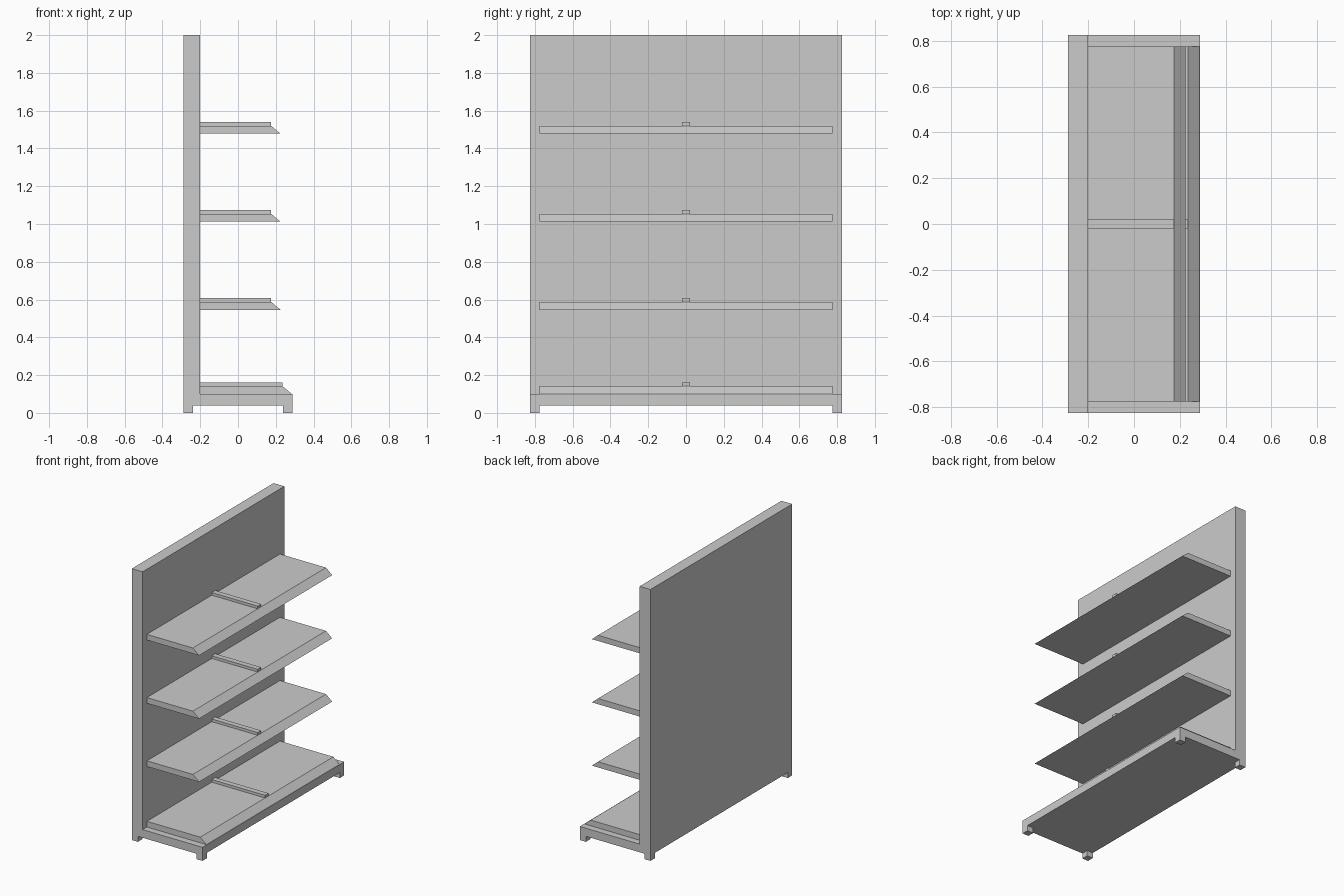
import bpy
import bmesh

if "Cube" in bpy.data.objects:
    bpy.data.objects.remove(bpy.data.objects["Cube"])


def extrude_profile(name, points, half_width):
    """Extrude an x-z outline symmetrically along y."""
    bm = bmesh.new()
    face = bm.faces.new([bm.verts.new((x, -half_width, z)) for x, z in points])
    ext = bmesh.ops.extrude_face_region(bm, geom=[face])
    verts = [v for v in ext["geom"] if isinstance(v, bmesh.types.BMVert)]
    bmesh.ops.translate(bm, verts=verts, vec=(0, 2 * half_width, 0))
    bmesh.ops.recalc_face_normals(bm, faces=bm.faces)
    mesh = bpy.data.meshes.new(name)
    bm.to_mesh(mesh)
    bm.free()
    obj = bpy.data.objects.new(name, mesh)
    bpy.context.collection.objects.link(obj)
    return obj


def box_profile(x0, x1, z0, z1):
    return [(x0, z0), (x1, z0), (x1, z1), (x0, z1)]


BACK, WALL, FRONT = -0.288, -0.2, 0.288
HALF_W, SHELF_HALF, FOOT = 0.825, 0.775, 0.05

# L-shaped back panel and plinth
extrude_profile("back_panel_and_base", [
    (BACK, 0.04), (FRONT, 0.04), (FRONT, 0.1),
    (WALL, 0.1), (WALL, 2.0), (BACK, 2.0)], HALF_W)

# corner feet
for x_name, x in (("back", BACK), ("front", FRONT - FOOT)):
    for y_name, side in (("left", -1), ("right", 1)):
        foot = extrude_profile(f"foot_{x_name}_{y_name}",
                               box_profile(x, x + FOOT, 0, 0.04), FOOT / 2)
        foot.location.y = side * (HALF_W - FOOT / 2)

# shelves with a sloped front lip and a central divider strip
shelves = [(0.1, 0.285), (0.546, 0.225), (1.012, 0.225), (1.478, 0.225)]
for i, (z, reach) in enumerate(shelves):
    top = z + 0.042
    extrude_profile(f"shelf_{i}", [
        (WALL, z), (reach, z), (reach - 0.05, top), (WALL, top)], SHELF_HALF)
    extrude_profile(f"divider_{i}",
                    box_profile(WALL, reach - 0.05, top, top + 0.02), 0.02)
